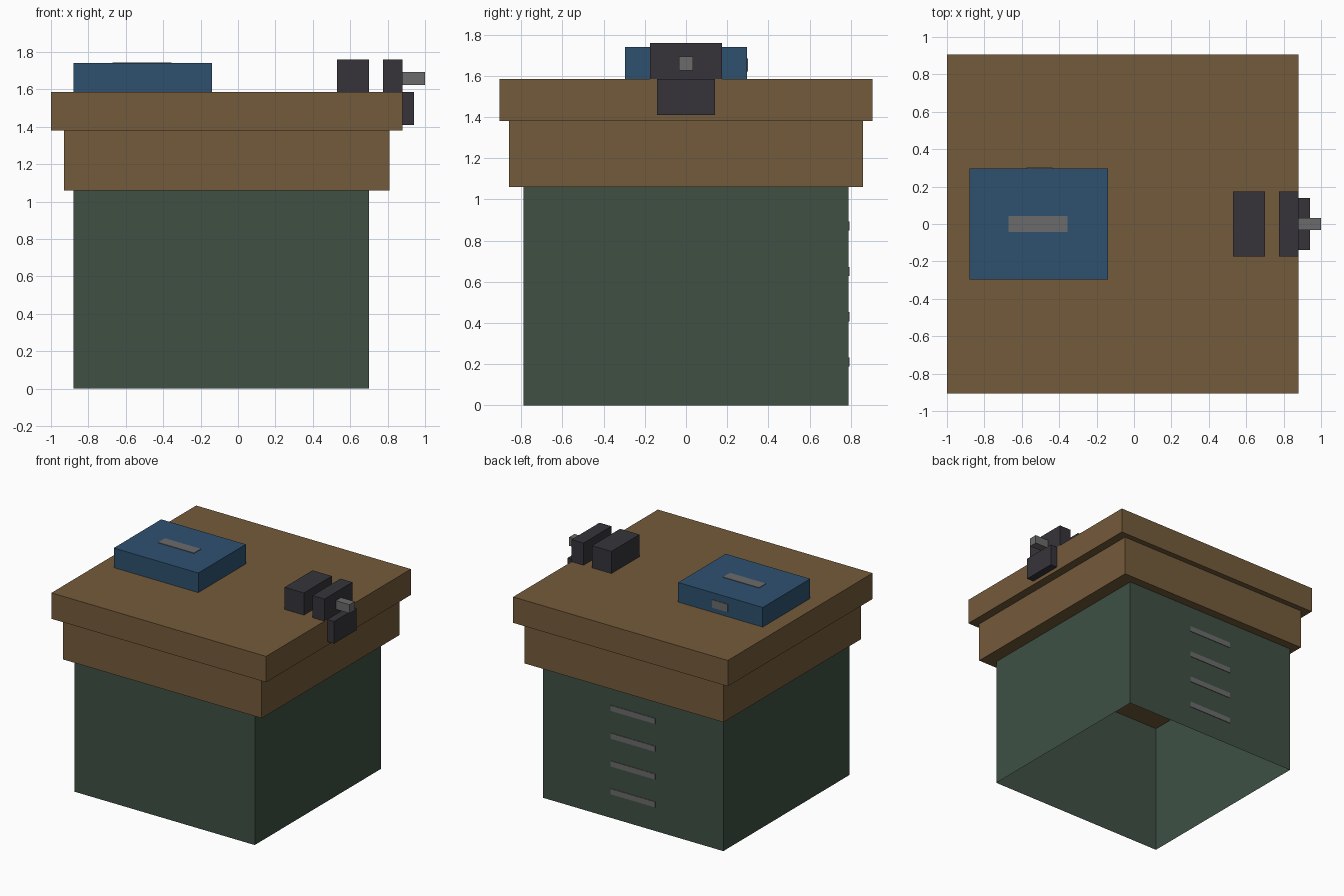
import bpy, bmesh

if "Cube" in bpy.data.objects:
    bpy.data.objects.remove(bpy.data.objects["Cube"])


def material(name, r, g, b):
    def lin(c):
        c /= 255
        return c / 12.92 if c <= 0.04045 else ((c + 0.055) / 1.055) ** 2.4
    m = bpy.data.materials.new(name)
    m.diffuse_color = (lin(r), lin(g), lin(b), 1)
    m.use_nodes = True
    m.node_tree.nodes["Principled BSDF"].inputs["Base Color"].default_value = m.diffuse_color
    return m


GREEN = material("cabinet green", 62, 80, 68)
WOOD = material("wood brown", 116, 91, 59)
BLUE = material("toolbox blue", 46, 81, 112)
IRON = material("dark iron", 54, 52, 58)
STEEL = material("steel grey", 107, 107, 108)


def box(name, mat, x, y, z, open_ends=False):
    """Box from (min, max) ranges; open_ends leaves out the top and bottom."""
    bm = bmesh.new()
    bmesh.ops.create_cube(bm, size=1)
    for v in bm.verts:
        v.co = [r[0] if c < 0 else r[1] for c, r in zip(v.co, (x, y, z))]
    bm.normal_update()
    if open_ends:
        ends = [f for f in bm.faces if abs(f.normal.z) > 0.5]
        bmesh.ops.delete(bm, geom=ends, context='FACES_ONLY')
    mesh = bpy.data.meshes.new(name)
    bm.to_mesh(mesh)
    bm.free()
    mesh.materials.append(mat)
    ob = bpy.data.objects.new(name, mesh)
    bpy.context.collection.objects.link(ob)
    return ob


def both(h):
    return (-h, h)


TOP = 1.585   # worktop height
THIN = 0.004  # thickness of painted plates

# Bench: hollow cabinet, apron and worktop
box("cabinet", GREEN, (-0.88, 0.70), both(0.79), (0, 1.06), open_ends=True)
box("apron", WOOD, (-0.93, 0.81), both(0.86), (1.06, 1.38))
box("worktop", WOOD, (-1.0, 0.88), both(0.905), (1.38, TOP))

# Drawer handles on the back
for i in range(4):
    z = 0.21 + 0.22 * i
    box(f"drawer_handle_{i + 1}", STEEL, (-0.285, 0.105), (0.79, 0.79 + THIN),
        (z - 0.022, z + 0.022))

# Toolbox with handle and latch plates
box("toolbox", BLUE, (-0.88, -0.14), both(0.297), (TOP, 1.74))
box("toolbox_handle", STEEL, (-0.67, -0.355), both(0.043), (1.74, 1.74 + THIN))
box("toolbox_latch", STEEL, (-0.575, -0.437), (0.297, 0.297 + THIN), (1.622, 1.685))

# Vise
box("vise_inner_jaw", IRON, (0.53, 0.70), both(0.175), (TOP, 1.76))
box("vise_outer_jaw", IRON, (0.775, 0.88), both(0.175), (TOP, 1.76))
box("vise_mount", IRON, (0.88, 0.94), both(0.14), (1.41, TOP))
box("vise_screw", STEEL, (0.88, 1.0), both(0.033), (1.625, 1.693))
